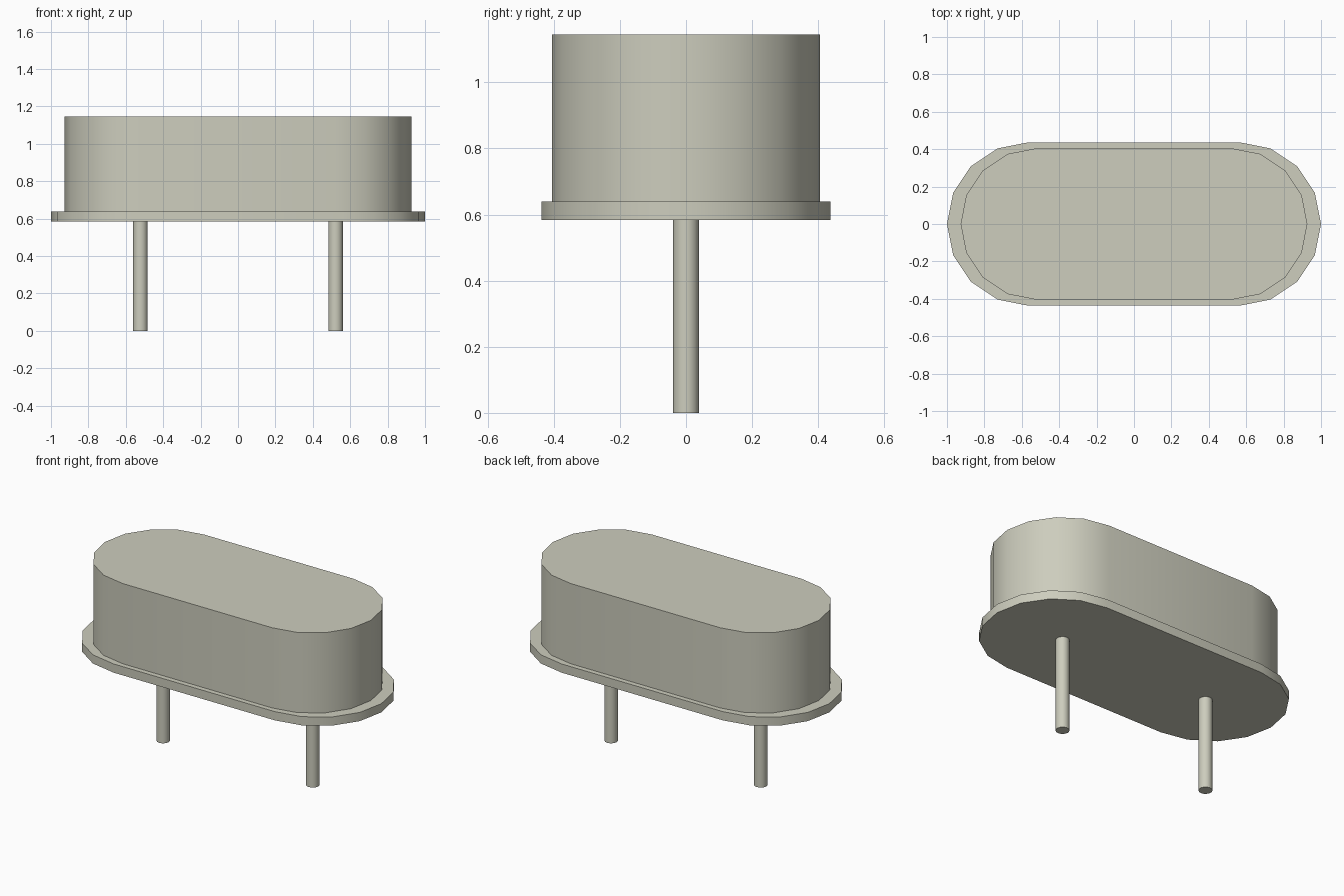
import bpy
import bmesh
from math import pi, sin, cos, radians

cube = bpy.data.objects.get("Cube")
if cube:
    bpy.data.objects.remove(cube, do_unlink=True)

metal = bpy.data.materials.new("pale warm metal")
metal.use_nodes = True
colour = (0.61, 0.61, 0.51, 1)
metal.diffuse_color = colour
metal.node_tree.nodes["Principled BSDF"].inputs["Base Color"].default_value = colour


def prism(name, outline, bottom, top):
    """Extrude a closed outline from bottom to top."""
    bm = bmesh.new()
    base = bm.faces.new([bm.verts.new((x, y, bottom)) for x, y in outline])
    grown = bmesh.ops.extrude_face_region(bm, geom=[base], use_keep_orig=True)
    moved = [v for v in grown["geom"] if isinstance(v, bmesh.types.BMVert)]
    bmesh.ops.translate(bm, verts=moved, vec=(0, 0, top - bottom))
    bmesh.ops.recalc_face_normals(bm, faces=bm.faces)
    mesh = bpy.data.meshes.new(name)
    bm.to_mesh(mesh)
    bm.free()
    mesh.materials.append(metal)
    obj = bpy.data.objects.new(name, mesh)
    bpy.context.collection.objects.link(obj)
    bpy.ops.object.select_all(action="DESELECT")
    obj.select_set(True)
    bpy.context.view_layer.objects.active = obj
    bpy.ops.object.shade_smooth_by_angle(angle=radians(35))
    return obj


def arc(cx, radius, start, sweep, steps):
    angles = [start + sweep * i / steps for i in range(steps + 1)]
    return [(cx + radius * cos(a), radius * sin(a)) for a in angles]


def stadium(half_length, radius):
    cx = half_length - radius
    return arc(cx, radius, -pi / 2, pi, 8) + arc(-cx, radius, pi / 2, pi, 8)


# Rounded can on its thin flange
prism("base_flange", stadium(1.0, 0.437), 0.584, 0.639)
prism("can", stadium(0.927, 0.405), 0.639, 1.145)

# Pair of round leads
for side, x in (("right", -0.522), ("left", 0.522)):
    prism(side + "_lead", arc(x, 0.039, 0, 2 * pi, 16)[:-1], 0, 0.584)
